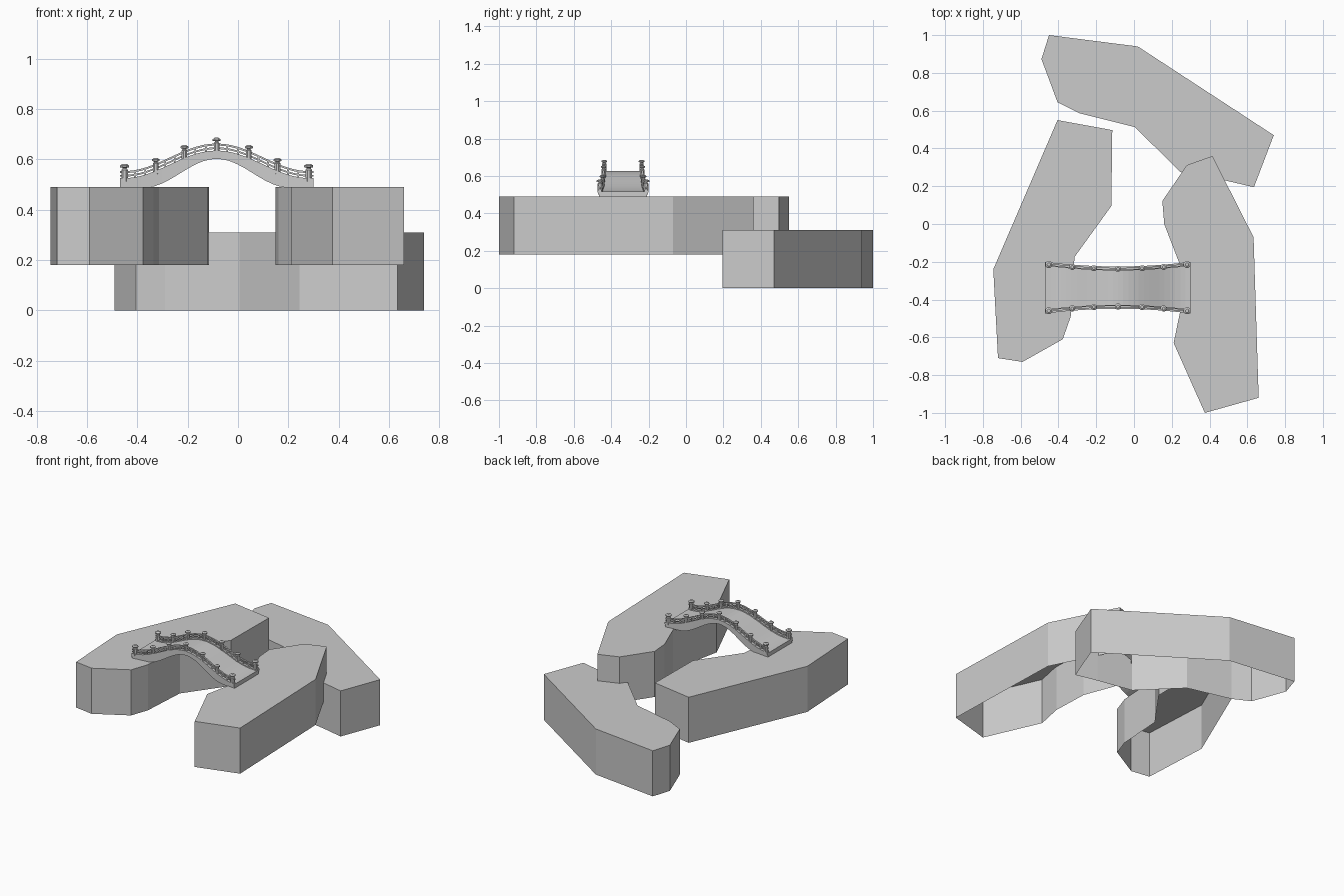
import bpy, bmesh, math
from mathutils import Vector

cube = bpy.data.objects.get("Cube")
if cube:
    bpy.data.objects.remove(cube, do_unlink=True)

stone = bpy.data.materials.new("grey stone")
stone.use_nodes = True
GREY = (0.6, 0.6, 0.6, 1)
stone.diffuse_color = GREY
stone.node_tree.nodes["Principled BSDF"].inputs["Base Color"].default_value = GREY

CX, CY, HALF = -0.085, -0.337, 0.385   # bridge centre and half length


def finish(name, bm):
    bmesh.ops.recalc_face_normals(bm, faces=bm.faces)
    mesh = bpy.data.meshes.new(name)
    bm.to_mesh(mesh)
    bm.free()
    mesh.materials.append(stone)
    ob = bpy.data.objects.new(name, mesh)
    bpy.context.collection.objects.link(ob)
    return ob


def bank(name, outline, low, high):
    """Flat-topped land block, open underneath."""
    bm = bmesh.new()
    top = [bm.verts.new((x, y, high)) for x, y in outline]
    bottom = [bm.verts.new((x, y, low)) for x, y in outline]
    bm.faces.new(top)
    for i in range(len(top)):
        j = (i + 1) % len(top)
        bm.faces.new((top[i], bottom[i], bottom[j], top[j]))
    finish(name, bm)


# Land blocks
bank("back_bank", [(-.45, 1), (-.075, .952), (.02, .94), (.74, .47), (.635, .195),
                   (.485, .23), (.245, .275), (.005, .513), (-.29, .587),
                   (-.405, .645), (-.49, .873)], 0, .31)
bank("right_bank", [(-.405, .55), (-.115, .497), (-.12, .095), (-.315, -.175),
                    (-.335, -.49), (-.377, -.61), (-.59, -.73), (-.72, -.71),
                    (-.745, -.24)], .18, .49)
bank("left_bank", [(.415, .36), (.28, .312), (.15, .122), (.16, 0), (.237, -.2),
                   (.247, -.45), (.21, -.63), (.375, -1), (.66, -.92),
                   (.633, -.07)], .18, .49)


# Bridge curves, measured along u from the middle of the span
def hump(u, reach):
    return math.cos(math.pi * min(abs(u) / reach, 1) / 2) ** 2


def curb_top(u):
    return .525 + .11 * hump(u, .37)


def arch(u):
    return .487 + .115 * hump(u, .29)


def flare(u):
    """Half width of the railing line."""
    return .1 + .025 * (u / HALF) ** 2


def sweep(name, inner, outer, low, high, reach=HALF, steps=28):
    """Four-sided bar following the bridge; each side is a function of u."""
    bm = bmesh.new()
    rings = []
    for i in range(steps + 1):
        u = -reach + 2 * reach * i / steps
        corners = ((inner(u), low(u)), (outer(u), low(u)),
                   (outer(u), high(u)), (inner(u), high(u)))
        rings.append([bm.verts.new((CX + u, CY + y, z)) for y, z in corners])
    for a, b in zip(rings, rings[1:]):
        for k in range(4):
            m = (k + 1) % 4
            bm.faces.new((a[k], a[m], b[m], b[k]))
    bm.faces.new(rings[0])
    bm.faces.new(rings[-1])
    return finish(name, bm)


def edge_bar(name, inset, outset, low, high):
    """Bar along both railing lines, heights relative to the curb top."""
    for side, s in (("front", -1), ("back", 1)):
        sweep(f"{side}_{name}",
              lambda u: s * (flare(u) - inset), lambda u: s * (flare(u) + outset),
              lambda u: max(curb_top(u) + low, arch(u) + .002),
              lambda u: curb_top(u) + high)


# Arched deck and its edge mouldings
sweep("arched_deck", lambda u: -flare(u) - .004, lambda u: flare(u) + .004,
      arch, lambda u: curb_top(u) - .008)
edge_bar("curb", .009, .012, -.014, 0)
edge_bar("lower_moulding", .002, .008, -.024, -.014)

# Railings
edge_bar("lower_rail", .003, .003, .006, .013)
edge_bar("top_rail", .005, .005, .02, .028)


def post(name, x, y, z, profile, sides=8):
    """Turned post from (radius, height) points."""
    bm = bmesh.new()
    rings = []
    for r, h in profile:
        rings.append([bm.verts.new(Vector((x + r * math.cos(a), y + r * math.sin(a), z + h)))
                      for a in (math.tau * (k + .5) / sides for k in range(sides))])
    for a, b in zip(rings, rings[1:]):
        for k in range(sides):
            m = (k + 1) % sides
            bm.faces.new((a[k], a[m], b[m], b[k]))
    bm.faces.new(rings[0])
    bm.faces.new(rings[-1])
    finish(name, bm)


# Posts with caps, and short balusters between them
POST = [(.012, -.012), (.012, .03), (.008, .034), (.008, .037),
        (.017, .039), (.017, .045), (.008, .051)]
END_POST = [(r * 1.15, h * 1.12) for r, h in POST]
BALUSTER = [(.005, -.002), (.005, .022)]
STATIONS = (-.366, -.242, -.128, 0, .128, .242, .366)
for side, s in (("front", -1), ("back", 1)):
    for i, u in enumerate(STATIONS):
        shape = END_POST if i in (0, len(STATIONS) - 1) else POST
        post(f"{side}_post_{i + 1}", CX + u, CY + s * flare(u), curb_top(u), shape)
    for i, (a, b) in enumerate(zip(STATIONS, STATIONS[1:])):
        for k in (1, 2):
            u = a + (b - a) * k / 3
            post(f"{side}_baluster_{i + 1}_{k}", CX + u, CY + s * flare(u),
                 curb_top(u), BALUSTER, 4)
